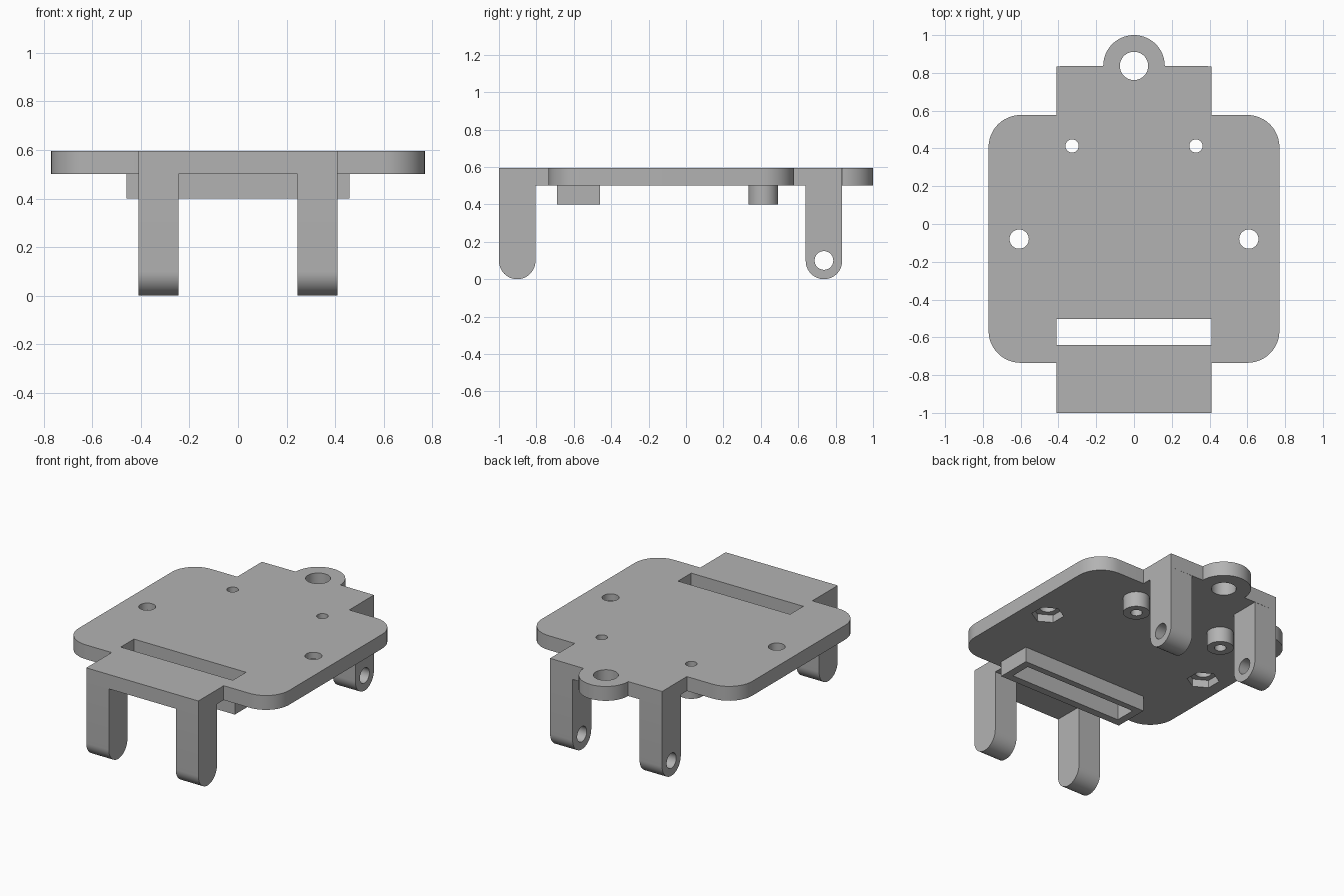
import bpy
import bmesh
from math import sin, cos, pi, radians
from mathutils import Matrix

cube = bpy.data.objects.get("Cube")
if cube:
    bpy.data.objects.remove(cube, do_unlink=True)

grey = bpy.data.materials.new("plain grey")
grey.use_nodes = True
grey.diffuse_color = (0.45, 0.45, 0.45, 1)
grey.node_tree.nodes["Principled BSDF"].inputs["Base Color"].default_value = grey.diffuse_color

TOP, UNDER, LOW = 0.595, 0.5, 0.4     # plate top, plate underside, boss bottom
TAB, FRONT, BACK = 0.41, -1.0, 0.835  # tab half width, tab ends


def arc(cx, cy, r, start, end, n=12):
    """Points along an arc, angles in degrees."""
    return [(cx + r * cos(radians(start + (end - start) * i / n)),
             cy + r * sin(radians(start + (end - start) * i / n))) for i in range(n + 1)]


def circle(cx, cy, r, n=40):
    return arc(cx, cy, r, 0, 360, n)[:-1]


def rect(x0, x1, y0, y1):
    return [(x0, y0), (x1, y0), (x1, y1), (x0, y1)]


def prism(name, outline, low, high, along_x=False):
    """Extrude a flat outline along z, or a (y, z) outline along x."""
    bm = bmesh.new()
    face = bm.faces.new([bm.verts.new((a, b, low)) for a, b in outline])
    new = bmesh.ops.extrude_face_region(bm, geom=[face])["geom"]
    bmesh.ops.translate(bm, vec=(0, 0, high - low),
                        verts=[v for v in new if isinstance(v, bmesh.types.BMVert)])
    if along_x:
        bm.transform(Matrix(((0, 0, 1, 0), (1, 0, 0, 0), (0, 1, 0, 0), (0, 0, 0, 1))))
    bmesh.ops.recalc_face_normals(bm, faces=bm.faces)
    mesh = bpy.data.meshes.new(name)
    bm.to_mesh(mesh)
    bm.free()
    mesh.materials.append(grey)
    obj = bpy.data.objects.new(name, mesh)
    bpy.context.collection.objects.link(obj)
    return obj


def finish(obj, cuts):
    """Cut prisms out of a part, then smooth its round walls."""
    bpy.ops.object.select_all(action='DESELECT')
    obj.select_set(True)
    bpy.context.view_layer.objects.active = obj
    for outline, low, high, along_x in cuts:
        cutter = prism("cutter", outline, low, high, along_x)
        cutter.hide_render = True
        mod = obj.modifiers.new("cut", 'BOOLEAN')
        mod.operation, mod.solver, mod.object = 'DIFFERENCE', 'EXACT', cutter
        bpy.ops.object.modifier_apply(modifier=mod.name)
        bpy.data.objects.remove(cutter, do_unlink=True)
    bpy.ops.object.shade_smooth_by_angle(angle=radians(30))


# Plate outline: right half from the front tab round to the back ring, then mirrored
W, Y0, Y1, R, RING = 0.77, -0.735, 0.577, 0.17, 0.163
half = [(TAB, FRONT), (TAB, Y0)]
half += arc(W - R, Y0 + R, R, -90, 0) + arc(W - R, Y1 - R, R, 0, 90)
half += [(TAB, Y1), (TAB, BACK)] + arc(0, BACK + 0.002, RING, 0, 90, 20)
outline = half + [(-x, y) for x, y in reversed(half[:-1])]

# Openings through the plate
slot = rect(-TAB, TAB, -0.64, -0.502)
cuts = [(slot, 0.3, 0.7, False), (circle(0, BACK + 0.002, 0.075), 0.3, 0.7, False)]
for s in (-1, 1):
    cuts.append((circle(s * 0.328, 0.413, 0.035), 0.3, 0.7, False))
    cuts.append((circle(s * 0.608, -0.08, 0.051), 0.3, 0.7, False))
    # Hexagonal nut pocket in the underside
    cuts.append((arc(s * 0.608, -0.08, 0.097, 30, 390, 6)[:-1], 0.45, 0.55, False))
finish(prism("mounting_plate", outline, UNDER, TOP), cuts)

# Rectangular collar under the slot
collar = prism("slot_collar", rect(-0.46, 0.46, -0.69, -0.46), LOW, UNDER)
finish(collar, [(slot, 0.3, 0.7, False)])

# Round bosses and legs, one of each per side
LEG_R = 0.0975
for side, s in (("left", 1), ("right", -1)):
    boss = prism(side + "_boss", circle(s * 0.328, 0.413, 0.08), LOW, UNDER)
    finish(boss, [(circle(s * 0.328, 0.413, 0.035), 0.3, 0.7, False)])
    for end, y in (("front", FRONT + LEG_R), ("back", BACK - LEG_R)):
        profile = [(y + LEG_R, UNDER), (y - LEG_R, UNDER)] + arc(y, LEG_R, LEG_R, 180, 360, 24)
        x0, x1 = sorted((s * 0.245, s * TAB))
        leg = prism(f"{end}_{side}_leg", profile, x0, x1, True)
        finish(leg, [(circle(y, 0.1, 0.05), x0 - 0.1, x1 + 0.1, True)])
